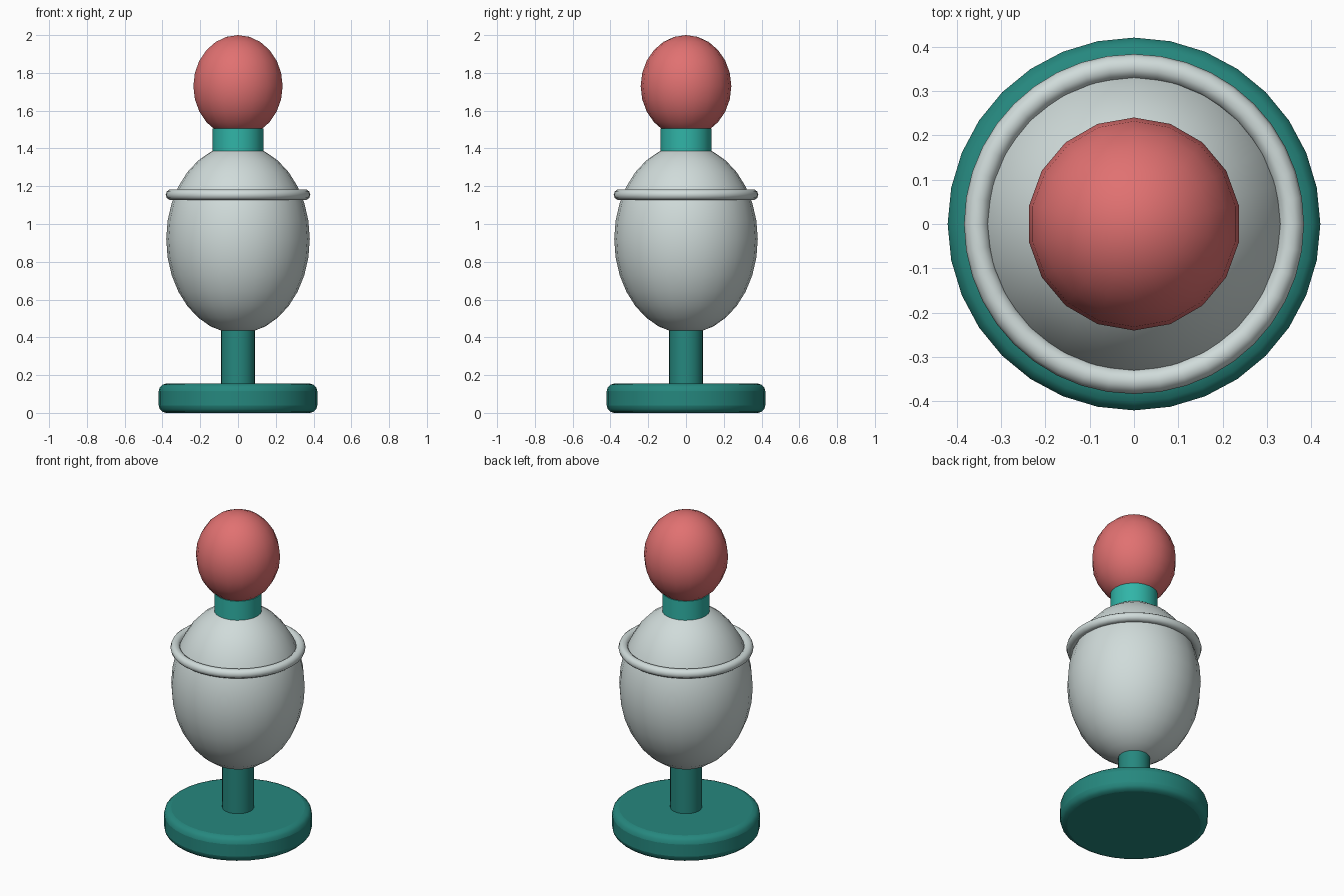
import bpy
import math

if "Cube" in bpy.data.objects:
    bpy.data.objects.remove(bpy.data.objects["Cube"])


def make_mat(name, rgb):
    m = bpy.data.materials.new(name)
    m.diffuse_color = (*rgb, 1.0)
    m.use_nodes = True
    m.node_tree.nodes["Principled BSDF"].inputs["Base Color"].default_value = m.diffuse_color
    return m


dark_teal = make_mat("dark teal", (0.019, 0.245, 0.21))
bright_teal = make_mat("bright teal", (0.03, 0.46, 0.39))
pale_grey = make_mat("pale grey", (0.63, 0.71, 0.70))
coral = make_mat("coral red", (0.75, 0.165, 0.165))


def finish(name, mat, angle=40):
    ob = bpy.context.object
    ob.name = name
    ob.data.materials.append(mat)
    bpy.ops.object.transform_apply(location=False, rotation=False, scale=True)
    bpy.ops.object.shade_smooth_by_angle(angle=math.radians(angle))
    return ob


def cylinder(name, r, z0, z1, sides, mat, bevel=0):
    bpy.ops.mesh.primitive_cylinder_add(vertices=sides, radius=r, depth=z1 - z0,
                                        location=(0, 0, (z0 + z1) / 2))
    ob = finish(name, mat)
    if bevel:
        mod = ob.modifiers.new("rounded_rim", 'BEVEL')
        mod.width = bevel
        mod.segments = 3
        mod.limit_method = 'ANGLE'
        mod.angle_limit = math.radians(40)
        bpy.ops.object.modifier_apply(modifier=mod.name)
        bpy.ops.object.shade_smooth_by_angle(angle=math.radians(40))


def ellipsoid(name, r, half_height, z, segments, rings, mat):
    bpy.ops.mesh.primitive_uv_sphere_add(segments=segments, ring_count=rings,
                                         radius=1, location=(0, 0, z))
    bpy.context.object.scale = (r, r, half_height)
    finish(name, mat, 60)


# Round foot and stem
cylinder("base", 0.42, 0.0, 0.155, 32, dark_teal, bevel=0.04)
cylinder("stem", 0.09, 0.14, 0.48, 24, dark_teal)

# Egg-shaped body with a rim ring
ellipsoid("body", 0.38, 0.50, 0.92, 24, 16, pale_grey)
bpy.ops.mesh.primitive_torus_add(major_segments=40, minor_segments=10,
                                 major_radius=0.355, minor_radius=0.028,
                                 location=(0, 0, 1.155))
finish("rim_ring", pale_grey, 60)

# Neck and head
cylinder("neck", 0.135, 1.36, 1.505, 24, bright_teal)
ellipsoid("head", 0.24, 0.27, 1.73, 18, 12, coral)
